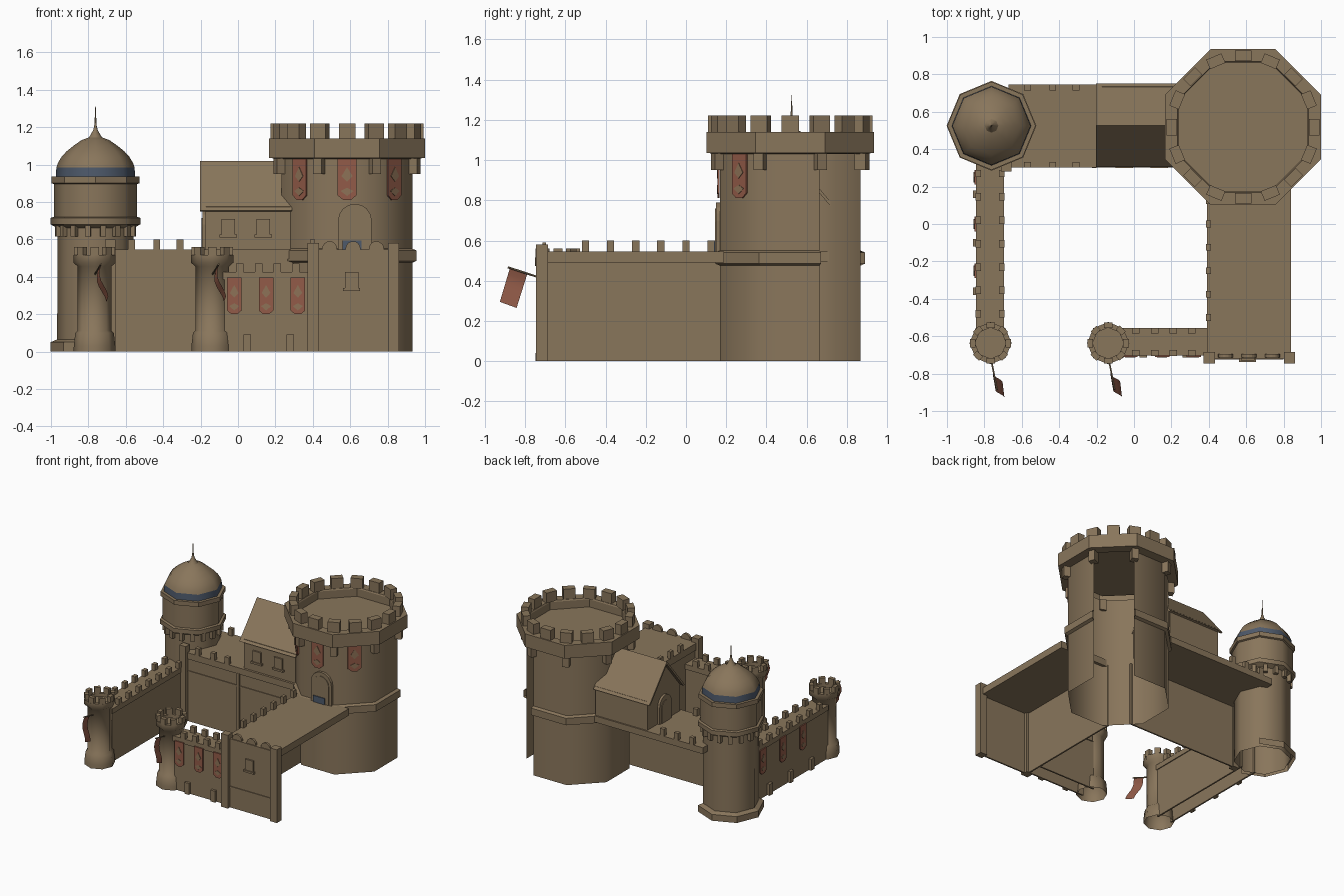
import bpy, bmesh, math
from mathutils import Vector, Matrix

if "Cube" in bpy.data.objects:
    bpy.data.objects.remove(bpy.data.objects["Cube"])

def material(name, c):
    m = bpy.data.materials.new(name)
    m.diffuse_color = (*c, 1)
    m.use_nodes = True
    m.node_tree.nodes["Principled BSDF"].inputs["Base Color"].default_value = m.diffuse_color
    return m

STONE = material("sandstone", (0.25, 0.18, 0.105))
RED = material("banner_red", (0.29, 0.105, 0.065))
OCHRE = material("emblem_ochre", (0.27, 0.17, 0.095))
BLUE = material("slate_blue", (0.075, 0.10, 0.145))

def finish(name, bm, mat, smooth=False):
    me = bpy.data.meshes.new(name)
    bm.to_mesh(me)
    bm.free()
    me.materials.append(mat)
    ob = bpy.data.objects.new(name, me)
    bpy.context.collection.objects.link(ob)
    if smooth:
        bpy.ops.object.select_all(action='DESELECT')
        ob.select_set(True)
        bpy.context.view_layer.objects.active = ob
        bpy.ops.object.shade_smooth_by_angle(angle=math.radians(50))
    return ob

def lathe(name, profile, centre, mat=STONE, n=8, phase=0.0, skip=(), smooth=True, apothem=False):
    """Open revolved shell; sides listed in skip are left out."""
    k = 1 / math.cos(math.pi / n) if apothem else 1
    bm = bmesh.new()
    rings = [[bm.verts.new((centre[0] + r * k * math.cos(phase + math.tau * i / n),
                            centre[1] + r * k * math.sin(phase + math.tau * i / n), z))
              for i in range(n)] for r, z in profile]
    for a, b in zip(rings, rings[1:]):
        for i in range(n):
            if i not in skip:
                j = (i + 1) % n
                bm.faces.new((a[i], a[j], b[j], b[i]))
    bmesh.ops.remove_doubles(bm, verts=bm.verts, dist=1e-4)
    return finish(name, bm, mat, smooth)

def boxes(name, items, mat=STONE):
    """items: (x0, x1, y0, y1, z0, z1[, rotation])"""
    bm = bmesh.new()
    for x0, x1, y0, y1, z0, z1, *rot in items:
        m = (Matrix.Translation(((x0 + x1) / 2, (y0 + y1) / 2, (z0 + z1) / 2))
             @ Matrix.Rotation(rot[0] if rot else 0, 4, 'Z')
             @ Matrix.Diagonal((x1 - x0, y1 - y0, z1 - z0, 1)))
        bmesh.ops.create_cube(bm, size=1, matrix=m)
    return finish(name, bm, mat)

def ring_boxes(name, centre, r, n, phase, radial, wide, z0, z1):
    out = []
    for i in range(n):
        a = phase + math.tau * i / n
        x, y = centre[0] + r * math.cos(a), centre[1] + r * math.sin(a)
        out.append((x - radial / 2, x + radial / 2, y - wide / 2, y + wide / 2, z0, z1, a))
    return boxes(name, out)

def plate(name, pts, origin, facing, t, mat):
    """Upright flat shape; pts are (sideways, up), facing is the outward angle in degrees."""
    a = math.radians(facing)
    n, u = Vector((math.cos(a), math.sin(a), 0)), Vector((-math.sin(a), math.cos(a), 0))
    o = Vector(origin)
    bm = bmesh.new()
    f = bm.faces.new([bm.verts.new(o + u * p + Vector((0, 0, q))) for p, q in pts])
    ext = bmesh.ops.extrude_face_region(bm, geom=[f])
    bmesh.ops.translate(bm, vec=n * t, verts=[v for v in ext['geom'] if isinstance(v, bmesh.types.BMVert)])
    bmesh.ops.recalc_face_normals(bm, faces=bm.faces)
    return finish(name, bm, mat)

def arch(w, h):
    r = w / 2
    return [(-r, 0), (r, 0)] + [(r * math.cos(math.pi * i / 8), h - r + r * math.sin(math.pi * i / 8)) for i in range(9)]

def rect(w, h):
    return [(-w / 2, 0), (w / 2, 0), (w / 2, h), (-w / 2, h)]

def banner(name, origin, facing, w, h):
    """Hanging banner; origin is the middle of its top edge."""
    plate(name, [(-w / 2, 0), (-w / 2, -h + w * .25), (-w * .2, -h), (w * .2, -h), (w / 2, -h + w * .25), (w / 2, 0)],
          origin, facing, 0.009, RED)
    a = math.radians(facing)
    o = (origin[0] + .009 * math.cos(a), origin[1] + .009 * math.sin(a), origin[2])
    plate(name + "_emblem", [(0, -h * .2), (-w * .3, -h * .42), (0, -h * .55), (w * .3, -h * .42)], o, facing, .003, OCHRE)
    plate(name + "_emblem_foot", [(-w * .35, -h * .78), (0, -h * .9), (w * .35, -h * .78), (0, -h * .7)], o, facing, .003, OCHRE)

def window(name, origin, facing, w, h):
    plate(name + "_frame", rect(w, h), origin, facing, .012, STONE)
    boxes(name + "_sill", [(origin[0] - w * .65, origin[0] + w * .65, origin[1] - .02, origin[1], origin[2] - .01, origin[2] + .005)])

# --- great tower: octagon shell with its outer diagonal side open ---
KEEP = (0.583, 0.518)
P = math.pi / 8
lathe("keep_walls", [(.35, 0), (.35, 1.035)], KEEP, phase=P, skip=(0,), apothem=True)
lathe("keep_ring", [(.35, .475), (.372, .485), (.372, .54), (.35, .55)], KEEP, phase=P, skip=(0,), smooth=False, apothem=True)
lathe("keep_parapet", [(.35, 1.03), (.417, 1.035), (.417, 1.14), (.35, 1.14), (.345, 1.13), (.345, 1.07), (0, 1.07)],
      KEEP, phase=P, smooth=False, apothem=True)
ring_boxes("keep_merlons", KEEP, .381, 16, 0, .055, .088, 1.14, 1.22)
ring_boxes("keep_corbels", KEEP, .385, 8, P, .06, .05, .95, 1.035)
for i, ang in enumerate((225, 270, 315)):
    a = math.radians(ang)
    banner(f"keep_banner_{i}", (KEEP[0] + .352 * math.cos(a), KEEP[1] + .352 * math.sin(a), 1.03), ang, .1, .22)
plate("keep_door_frame", arch(.18, .245), (.625, .168, .545), 270, .02, STONE)
plate("keep_door", arch(.135, .215), (.625, .148, .545), 270, .004, STONE)
plate("keep_door_tiles", rect(.1, .05), (.61, .144, .545), 270, .006, BLUE)

# --- domed tower ---
DOME = (-.762, .525)
lathe("dome_tower_walls", [(.205, 0), (.203, .66), (.24, .68), (.24, .715), (.222, .72), (.222, .9)], DOME)
lathe("dome_tower_cornice", [(.222, .895), (.236, .9), (.236, .935), (.21, .935)], DOME, smooth=False)
lathe("dome_band", [(.212, .935), (.209, .985)], DOME, BLUE)
lathe("dome", [(.209, .985), (.2, 1.01), (.182, 1.04), (.155, 1.07), (.118, 1.1), (.075, 1.13), (.035, 1.145)], DOME)
lathe("dome_finial", [(.04, 1.14), (.028, 1.155), (.012, 1.185), (.006, 1.21), (.004, 1.25), (0, 1.335)], DOME)
ring_boxes("dome_tower_corbels", DOME, .2, 16, P / 2, .035, .03, .615, .675)
lathe("dome_tower_plinth", [(.24, 0), (.24, .05), (.205, .065)], DOME, skip=(0, 6, 7), smooth=False)

# --- two gate towers with flags ---
for side, gx in (("left", -.767), ("right", -.138)):
    c = (gx, -.637)
    lathe(side + "_gate_tower", [(.112, 0), (.111, .03), (.103, .1), (.09, .112), (.09, .455), (.113, .475), (.113, .515),
                                 (.083, .515), (.083, .49), (0, .49)], c)
    ring_boxes(side + "_gate_merlons", c, .095, 8, 0, .03, .045, .515, .56)
    # tilted pole
    p, q = Vector((gx, -.71, .41)), Vector((gx + .035, -.885, .467))
    bm = bmesh.new()
    bmesh.ops.create_cone(bm, segments=6, radius1=.005, radius2=.005, depth=(q - p).length, cap_ends=True,
                          matrix=Matrix.Translation((p + q) / 2) @ (q - p).to_track_quat('Z', 'Y').to_matrix().to_4x4())
    finish(side + "_flag_pole", bm, STONE)
    # waving flag
    bm = bmesh.new()
    top = Vector((gx + .032, -.876, .46)), Vector((gx + .015, -.79, .43))
    low = Vector((gx + .06, -.925, .295)), Vector((gx + .05, -.842, .265))
    rows = []
    for i in range(7):
        t = i / 6
        wave = Vector((.014 * math.sin(t * 5 + 3), 0, 0))
        rows.append([bm.verts.new(a.lerp(b, t) + wave) for a, b in zip(top, low)])
    for a, b in zip(rows, rows[1:]):
        bm.faces.new((a[0], a[1], b[1], b[0]))
    finish(side + "_flag", bm, RED, True)

# --- low curtain walls (left side, and front right of the gate) ---
boxes("left_wall", [(-.838, -.826, -.58, .36, 0, .39), (-.714, -.702, -.58, .36, 0, .39), (-.845, -.695, -.58, .36, .385, .425)])
boxes("left_wall_merlons", [(x, x + .03, y, y + .04, .425, .472) for x in (-.847, -.723)
                            for y in [-.5 + .125 * i for i in range(7)]])
boxes("left_wall_buttresses", [(-.86, -.835, y - .02, y + .02, 0, .09) for y in (-.36, -.1, .16)])
boxes("front_wall", [(-.1, .4, -.695, -.683, 0, .39), (-.1, .4, -.577, -.565, 0, .39), (-.08, .4, -.703, -.557, .385, .425)])
boxes("front_wall_merlons", [(x, x + .04, y, y + .03, .425, .472) for y in (-.705, -.585)
                             for x in [-.01 + .1 * i for i in range(4)]])
boxes("front_wall_buttresses", [(x - .02, x + .02, -.715, -.69, 0, .09) for x in (.05, .28)])
for i in range(3):
    banner(f"front_wall_banner_{i}", (-.02 + .17 * i, -.703, .395), 270, .078, .195)
    banner(f"left_wall_banner_{i}", (-.845, -.25 + .25 * i, .395), 180, .078, .195)

# --- right wing: front and courtyard walls, deck, no outer wall ---
boxes("right_wing_walls", [(.40, .84, -.718, -.706, 0, .5), (.40, .412, -.71, .2, 0, .5)])
boxes("right_wing_deck", [(.39, .84, -.72, .19, .49, .545)])
boxes("right_wing_posts", [(.372, .432, -.745, -.685, 0, .58), (.802, .862, -.745, -.685, 0, .58)])
boxes("right_wing_merlons", [(.385, .412, y - .018, y + .018, .545, .6) for y in [-.5 + .125 * i for i in range(6)]])
boxes("right_wing_trim", [(.43, .80, -.724, -.716, .155, .17)])
for i, x in enumerate((.49, .615, .74)):
    plate(f"right_wing_crest_{i}", arch(.08, .045), (x, -.695, .545), 270, .018, STONE)
window("right_wing_window", (.608, -.718, .335), 270, .07, .09)

# --- back wing: courtyard wall, deck, no outer wall ---
boxes("back_wing_wall", [(-.68, .3, .31, .322, 0, .5)])
boxes("back_wing_deck", [(-.67, .28, .302, .745, .495, .545)])
boxes("back_wing_merlons", [(x - .018, x + .018, y, y + .03, .545, .6) for y in (.302, .715) for x in (-.57, -.435, -.31)])
boxes("back_wing_posts", [(-.71, -.655, .28, .33, 0, .6), (-.225, -.2, .3, .315, 0, .5)])
boxes("back_wing_trim", [(-.655, .24, .304, .312, .39, .402)])

# --- gabled house on the back wing ---
gable = [(-.205, 0), (.205, 0), (.205, .225), (0, .455), (-.205, .225)]
plate("house_gable", gable, (-.165, .527, .545), 180, .008, STONE)
boxes("house_walls", [(-.17, .28, .32, .33, .545, .775), (-.17, .28, .724, .734, .545, .775)])
plate("house_door_frame", arch(.15, .21), (-.173, .527, .545), 180, .018, STONE)
plate("house_door", arch(.1, .17), (-.191, .527, .545), 180, .004, STONE)
bm = bmesh.new()
section = [(.305, .755), (.527, 1.02), (.75, .755), (.735, .75), (.527, .998), (.32, .75)]
f = bm.faces.new([bm.verts.new((-.202, y, z)) for y, z in section])
ext = bmesh.ops.extrude_face_region(bm, geom=[f])
bmesh.ops.translate(bm, vec=(.49, 0, 0), verts=[v for v in ext['geom'] if isinstance(v, bmesh.types.BMVert)])
bmesh.ops.recalc_face_normals(bm, faces=bm.faces)
finish("house_roof", bm, STONE)
for i, x in enumerate((-.053, .135)):
    window(f"house_window_{i}", (x, .32, .62), 270, .072, .09)
